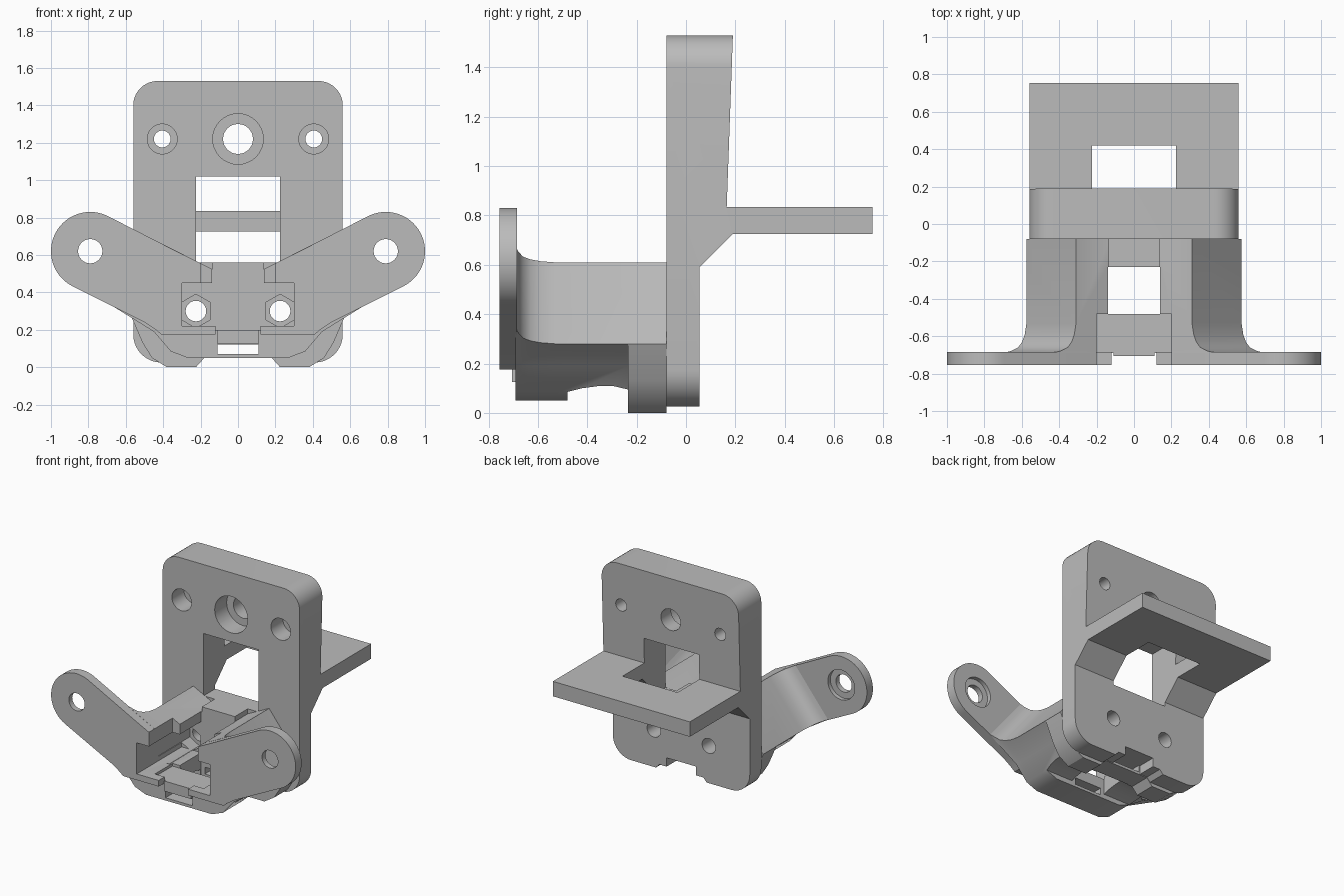
import bpy
import bmesh
from math import sin, cos, radians

if "Cube" in bpy.data.objects:
    bpy.data.objects.remove(bpy.data.objects["Cube"])

grey = bpy.data.materials.new("matte grey")
grey.use_nodes = True
grey.diffuse_color = (0.5, 0.5, 0.5, 1)
grey.node_tree.nodes["Principled BSDF"].inputs["Base Color"].default_value = (0.5, 0.5, 0.5, 1)


def loft(name, rings):
    """Closed solid through matching rings of 3D points."""
    bm = bmesh.new()
    rows = [[bm.verts.new(p) for p in ring] for ring in rings]
    n = len(rows[0])
    for a, b in zip(rows, rows[1:]):
        for i in range(n):
            j = (i + 1) % n
            bm.faces.new((a[i], a[j], b[j], b[i]))
    bm.faces.new(rows[0])
    bm.faces.new(rows[-1][::-1])
    bmesh.ops.recalc_face_normals(bm, faces=bm.faces)
    mesh = bpy.data.meshes.new(name)
    bm.to_mesh(mesh)
    bm.free()
    mesh.materials.append(grey)
    obj = bpy.data.objects.new(name, mesh)
    bpy.context.collection.objects.link(obj)
    return obj


def prism(name, pts, y0, y1):
    """Extrude an XZ outline along Y."""
    return loft(name, [[(x, y, z) for x, z in pts] for y in (y0, y1)])


def side_prism(name, pts, x0, x1):
    """Extrude a YZ outline along X."""
    return loft(name, [[(x, y, z) for y, z in pts] for x in (x0, x1)])


def box(name, x0, x1, y0, y1, z0, z1):
    return prism(name, [(x0, z0), (x1, z0), (x1, z1), (x0, z1)], y0, y1)


def arc(cx, cz, r, a0, a1, n):
    return [(cx + r * cos(radians(a0 + (a1 - a0) * i / n)),
             cz + r * sin(radians(a0 + (a1 - a0) * i / n))) for i in range(n + 1)]


def rod(cx, cz, r, y0, y1, n=32, turn=0):
    return prism("cutter", arc(cx, cz, r, turn, turn + 360, n)[:-1], y0, y1)


def symmetric(half):
    return half + [(-x, z) for x, z in reversed(half)]


def combine(obj, tool, op="DIFFERENCE"):
    mod = obj.modifiers.new("combine", "BOOLEAN")
    mod.operation = op
    mod.solver = "EXACT"
    mod.object = tool
    bpy.context.view_layer.objects.active = obj
    bpy.ops.object.modifier_apply(modifier=mod.name)
    bpy.data.objects.remove(tool)


# Back plate with shelf: side profile trimmed by a rounded outline
plate = side_prism("back_plate", [
    (-0.08, 0.025), (0.055, 0.025), (0.055, 0.59), (0.19, 0.725), (0.755, 0.725),
    (0.755, 0.835), (0.165, 0.835), (0.19, 1.53), (-0.08, 1.53)], -0.7, 0.7)
outline = symmetric(arc(0.41, 0.175, 0.15, -90, 0, 10) + arc(0.43, 1.4, 0.13, 0, 90, 10))
combine(plate, prism("cutter", outline, -0.5, 1), "INTERSECT")

# Window through the plate and shelf, and the notch under it
combine(plate, box("cutter", -0.225, 0.225, -0.5, 0.42, 0.56, 1.02))
notch = symmetric([(0.24, -0.01), (0.18, 0.055), (0.12, 0.055), (0.12, 0.12)])
combine(plate, prism("cutter", notch, -0.5, 0.5))

# Screw holes with counterbores
for x, r, big in ((0, 0.08, 0.135), (0.405, 0.045, 0.08), (-0.405, 0.045, 0.08)):
    combine(plate, rod(x, 1.22, r, -0.5, 0.5))
    combine(plate, rod(x, 1.22, big, -0.5, 0.06))
for x in (-0.225, 0.225):
    combine(plate, rod(x, 0.3, 0.055, -0.5, 0.5))

# Bracket body: section flares into the arms towards the front
rings = []
for y, d in ((-0.69, 0.14), (-0.678, 0.09), (-0.66, 0.05), (-0.63, 0.026),
             (-0.59, 0.01), (-0.53, 0), (-0.08, 0)):
    section = symmetric([(0.27, 0.05), (0.36, 0.085), (0.45, 0.19),
                         (0.575 + 0.89 * d, 0.28 + 0.46 * d),
                         (0.31 + 0.89 * d, 0.61 + 0.46 * d), (0.13, 0.52)])
    rings.append([(x, y, z) for x, z in section])
body = loft("bracket_body", rings)

# Feet below the body, against the plate
for s in (-1, 1):
    foot = [(0.575, 0.28), (0.51, 0.13), (0.46, 0.05), (0.38, 0), (0.225, 0),
            (0.18, 0.05), (0.18, 0.28)]
    combine(body, prism("foot", [(s * x, z) for x, z in foot], -0.235, -0.08), "UNION")

# Hollowed underside, pocket, top opening, floor opening and cable tunnel
combine(body, side_prism("cutter", [
    (-0.48, -0.1), (-0.48, 0.085), (-0.42, 0.1), (-0.36, 0.108), (-0.3, 0.11),
    (-0.236, 0.095), (-0.236, -0.1)], -0.7, 0.7))
combine(body, box("cutter", -0.3, 0.3, -0.8, -0.23, 0.22, 0.45))
combine(body, box("cutter", -0.2, 0.2, -0.8, -0.48, 0.2, 0.7))
combine(body, box("cutter", -0.14, 0.14, -0.6, -0.23, 0.4, 0.7))
combine(body, box("cutter", -0.14, 0.14, -0.48, -0.23, -0.1, 0.4))
combine(body, box("cutter", -0.11, 0.11, -0.8, 0, 0.07, 0.12))
for x in (-0.225, 0.225):
    combine(body, rod(x, 0.3, 0.055, -0.5, 0))
    combine(body, rod(x, 0.3, 0.09, -0.5, -0.13, 6, 30))

# Bridge over the rear of the channel, and the front tab
bridge = box("rear_bridge", -0.135, 0.135, -0.23, -0.075, 0.43, 0.56)
tab = box("front_tab", -0.11, 0.11, -0.705, -0.48, 0.125, 0.2)

# Arms with rounded ends, pocket opening and recessed holes
parts = [plate, body, bridge, tab]
for s, side in ((1, "left"), (-1, "right")):
    pts = [(0.12, 0.175), (0.41, 0.175), (0.44, 0.2), (0.5, 0.24)]
    pts += arc(0.79, 0.62, 0.21, -63, 117, 28)
    pts += [(0.31, 0.61), (0.2, 0.555), (0.2, 0.45), (0.3, 0.45), (0.3, 0.22), (0.12, 0.22)]
    arm = prism(side + "_arm", [(s * x, z) for x, z in pts], -0.755, -0.685)
    combine(arm, rod(s * 0.79, 0.62, 0.065, -1, 0))
    combine(arm, rod(s * 0.79, 0.62, 0.11, -0.715, 0))
    parts.append(arm)

# Smooth the rounded surfaces, keep edges sharp
bpy.ops.object.select_all(action="DESELECT")
for obj in parts:
    obj.select_set(True)
bpy.context.view_layer.objects.active = plate
bpy.ops.object.shade_smooth_by_angle(angle=radians(30))
